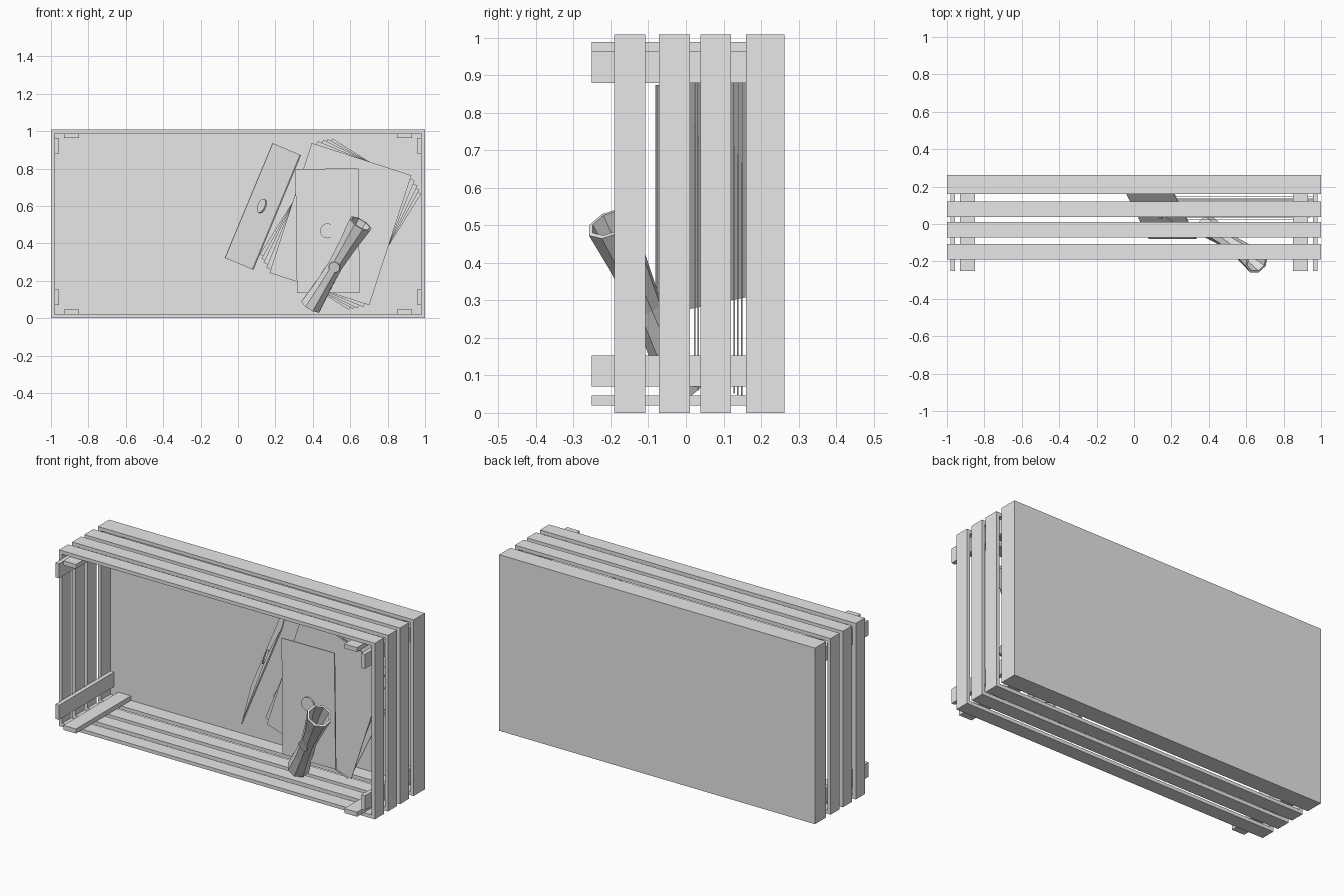
import bpy, bmesh, math
from mathutils import Vector, Matrix

cube = bpy.data.objects.get("Cube")
if cube:
    bpy.data.objects.remove(cube, do_unlink=True)

grey = bpy.data.materials.new("plain_grey")
grey.use_nodes = True
colour = (0.8, 0.8, 0.8, 1)
grey.diffuse_color = colour
grey.node_tree.nodes["Principled BSDF"].inputs["Base Color"].default_value = colour


def finish(name, bm):
    bmesh.ops.recalc_face_normals(bm, faces=bm.faces)
    mesh = bpy.data.meshes.new(name)
    bm.to_mesh(mesh)
    bm.free()
    mesh.materials.append(grey)
    obj = bpy.data.objects.new(name, mesh)
    bpy.context.collection.objects.link(obj)
    return obj


def box(name, x, y, z):
    """Box between pairs of limits."""
    bm = bmesh.new()
    bmesh.ops.create_cube(bm, size=1)
    for v in bm.verts:
        v.co = [a + (b - a) * (c + 0.5) for (a, b), c in zip((x, y, z), v.co)]
    return finish(name, bm)


def frame(centre, across, up):
    """Placement whose local z points out of a sheet."""
    u, v = Vector(across).normalized(), Vector(up).normalized()
    n = u.cross(v)
    return Matrix.Translation(centre) @ Matrix((u, v, n)).transposed().to_4x4()


def prism(name, points, thick, place, lift=0.0):
    """Flat outline given a thickness and placed."""
    bm = bmesh.new()
    face = bm.faces.new([bm.verts.new((x, y, lift)) for x, y in points])
    ext = bmesh.ops.extrude_face_region(bm, geom=[face])["geom"]
    bmesh.ops.translate(bm, vec=(0, 0, thick),
                        verts=[e for e in ext if isinstance(e, bmesh.types.BMVert)])
    bmesh.ops.transform(bm, matrix=place, verts=bm.verts)
    return finish(name, bm)


def sheet(name, w, h, place, thick=0.004):
    return prism(name, [(-w, -h), (w, -h), (w, h), (-w, h)], thick, place)


def seal(name, place, radius=0.04, lift=0.0):
    ring = [(radius * math.cos(k * math.tau / 16), radius * math.sin(k * math.tau / 16))
            for k in range(16)]
    return prism(name, ring, 0.009, place, lift)


# Crate: back panel, and four slats on each side
H, T = 1.008, 0.02
box("back_panel", (-1 + T, 1 - T), (0.245, 0.262), (T, H - T))
for i, y in enumerate([(-0.19, -0.108), (-0.072, 0.01), (0.038, 0.12), (0.16, 0.262)]):
    box(f"bottom_slat_{i}", (-1, 1), y, (0, T))
    box(f"top_slat_{i}", (-1, 1), y, (H - T, H))
    box(f"right_slat_{i}", (-1, -1 + T), y, (T, H - T))
    box(f"left_slat_{i}", (1 - T, 1), y, (T, H - T))

# Corner battens holding the slats together
depth = (-0.252, 0.245)
for side, s in (("left", 1), ("right", -1)):
    flat = sorted((s * 0.85, s * 0.93))
    edge = sorted((s * 0.957, s * 0.98))
    box(f"bottom_batten_{side}", flat, depth, (T, 0.046))
    box(f"top_batten_{side}", flat, depth, (0.963, H - T))
    box(f"lower_side_batten_{side}", edge, depth, (0.07, 0.153))
    box(f"upper_side_batten_{side}", edge, depth, (0.88, 0.963))

# Fanned stack of loose papers
for i, (y, degrees) in enumerate([(0.15, 32), (0.14, 29), (0.13, 26),
                                  (0.035, 22), (0.025, 18)]):
    a = math.radians(degrees)
    place = frame((0.548, y, 0.503), (math.cos(a), 0, -math.sin(a)),
                  (math.sin(a), 0, math.cos(a)))
    sheet(f"paper_{i}", 0.28, 0.365, place)


# Envelopes with a pointed flap and a round seal
def envelope(name, place):
    w, h = 0.168, 0.332
    sheet(name, w, h, place, 0.005)
    prism(name + "_flap", [(w, -h), (w, h), (0, 0)], 0.002, place, 0.005)
    seal(name + "_seal", place, 0.04, 0.006)


envelope("leaning_envelope", frame((0.136, 0.07, 0.596), (0.15, -0.3, -0.063),
                                   (0.255, 0, 0.613)))
envelope("front_envelope", frame((0.479, -0.04, 0.467), (1, 0, 0.008), (-0.012, 0, 1)))

# Hollow eight-sided scroll, pinched at the middle
low, top = Vector((0.39, -0.01, 0.065)), Vector((0.655, -0.2, 0.505))
axis = top - low
side = axis.cross(Vector((0, 1, 0))).normalized()
out = side.cross(axis).normalized()
bm = bmesh.new()
loops = []
for t, r in [(0, 0.06), (0.25, 0.048), (0.5, 0.042), (0.75, 0.052), (1, 0.068)]:
    loops.append([bm.verts.new(low + axis * t
                               + r * (side * math.cos(k * math.tau / 8 + math.pi / 8)
                                      + out * math.sin(k * math.tau / 8 + math.pi / 8)))
                  for k in range(8)])
for a, b in zip(loops, loops[1:]):
    for k in range(8):
        bm.faces.new((a[k], a[(k + 1) % 8], b[(k + 1) % 8], b[k]))
scroll = finish("scroll", bm)
wall = scroll.modifiers.new("wall", 'SOLIDIFY')
wall.thickness = 0.012
wall.offset = -1

# Seal on the front of the scroll
front = out if out.y < 0 else -out
up = axis.normalized()
seal("scroll_seal", frame(low + axis * 0.5 + front * 0.038, up.cross(front), up), 0.03)
